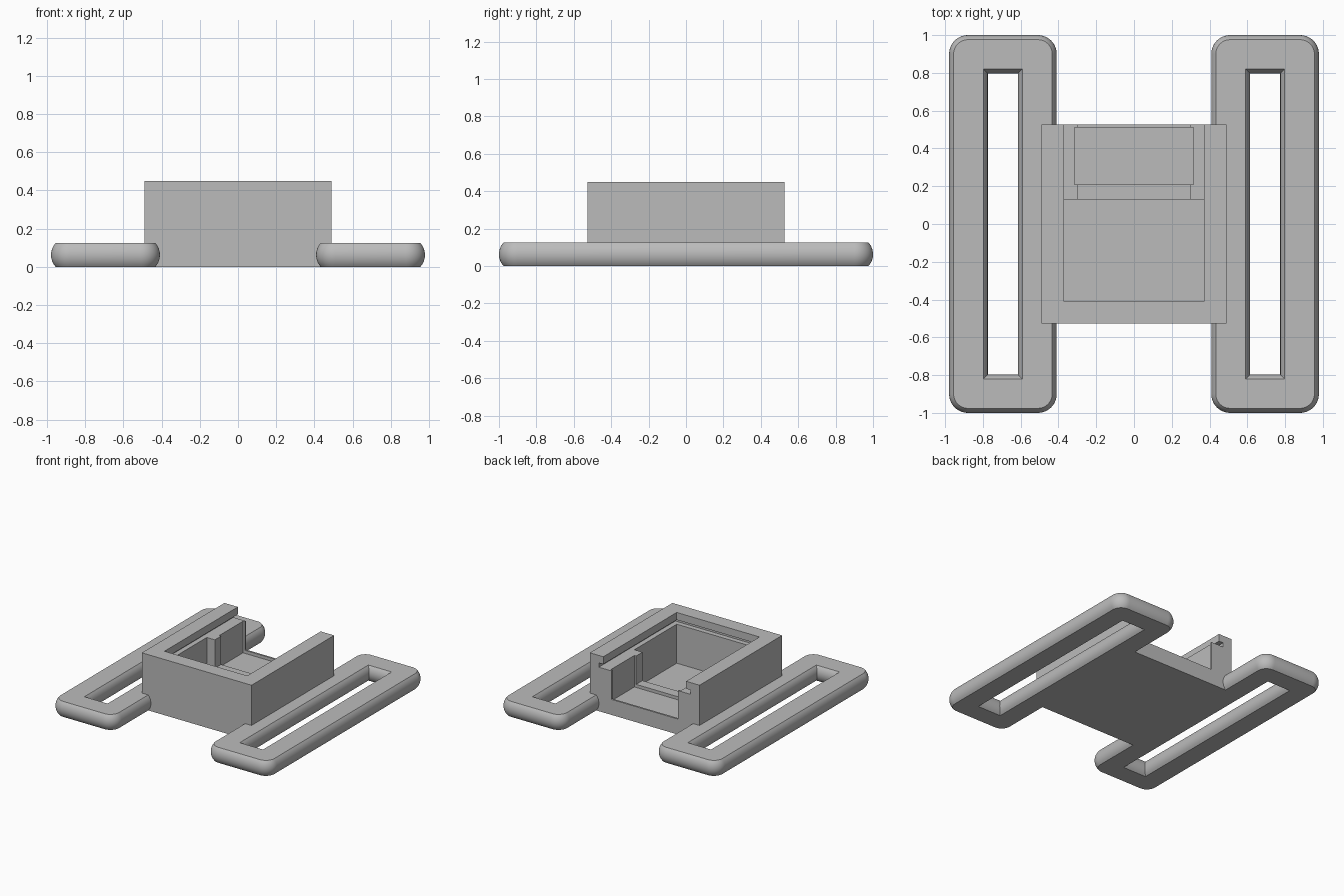
import bpy, bmesh, math

cube = bpy.data.objects.get("Cube")
if cube:
    bpy.data.objects.remove(cube, do_unlink=True)

grey = bpy.data.materials.new("plain_grey")
grey.use_nodes = True
grey.diffuse_color = (0.5, 0.5, 0.5, 1)
grey.node_tree.nodes["Principled BSDF"].inputs["Base Color"].default_value = (0.5, 0.5, 0.5, 1)


def add_object(name, bm):
    bmesh.ops.recalc_face_normals(bm, faces=bm.faces)
    mesh = bpy.data.meshes.new(name)
    bm.to_mesh(mesh)
    bm.free()
    mesh.materials.append(grey)
    obj = bpy.data.objects.new(name, mesh)
    bpy.context.collection.objects.link(obj)
    return obj


def box(name, low, high):
    bm = bmesh.new()
    bmesh.ops.create_cube(bm, size=1)
    for v in bm.verts:
        v.co = [(a + b) / 2 + c * (b - a) for a, b, c in zip(low, high, v.co)]
    return add_object(name, bm)


def cut(target, low, high):
    cutter = box("cutter", low, high)
    cutter.hide_render = True
    mod = target.modifiers.new("cut", 'BOOLEAN')
    mod.operation = 'DIFFERENCE'
    mod.solver = 'EXACT'
    mod.object = cutter
    bpy.context.view_layer.objects.active = target
    bpy.ops.object.modifier_apply(modifier=mod.name)
    bpy.data.objects.remove(cutter, do_unlink=True)


# Open-backed housing
FLOOR, BAR, POCKET, SHELF, LIP = 0.04, 0.125, 0.1, 0.355, 0.39
housing = box("housing", (-0.49, -0.527, 0), (0.49, 0.527, 0.45))
cut(housing, (-0.37, -0.41, SHELF), (0.37, 1, 1))             # top opening
cut(housing, (-0.37, -0.41, FLOOR), (0.37, 0.13, 1))          # deep chamber
cut(housing, (-0.298, 0, BAR), (0.298, 1, 1))                 # rear channel
cut(housing, (-0.314, 0.21, POCKET), (0.314, 0.512, 1))       # rear pocket
cut(housing, (-0.41, -0.45, SHELF), (0.41, 1, LIP))           # lid groove


# Strap loops with bulged edges, inside and outside
THICK, BULGE, STEPS = 0.125, 0.024, 12


def outline(cx, hx, hy, radius, segments):
    points = []
    for k, (sx, sy) in enumerate(((1, 1), (-1, 1), (-1, -1), (1, -1))):
        for i in range(segments + 1):
            a = math.pi / 2 * (k + i / max(segments, 1))
            points.append((cx + sx * (hx - radius) + radius * math.cos(a),
                           sy * (hy - radius) + radius * math.sin(a)))
    return points


def bulged_wall(bm, cx, hx, hy, radius, segments, direction):
    arc_r = (THICK ** 2 / 4 + BULGE ** 2) / (2 * BULGE)
    rings = []
    for i in range(STEPS + 1):
        z = THICK * i / STEPS
        rise = math.sqrt(arc_r ** 2 - (z - THICK / 2) ** 2) - arc_r
        off = rise * direction
        pts = outline(cx, hx + off, hy + off, max(radius + off, 0) if radius else 0, segments)
        rings.append([bm.verts.new((x, y, z)) for x, y in pts])
    n = len(rings[0])
    for a, b in zip(rings, rings[1:]):
        for j in range(n):
            bm.faces.new((a[j], a[(j + 1) % n], b[(j + 1) % n], b[j]))
    return rings[0], rings[-1]


def strap_loop(name, side):
    bm = bmesh.new()
    outer = bulged_wall(bm, side * 0.694, 0.285, 1.0, 0.1, 10, 1)
    inner = bulged_wall(bm, side * 0.694, 0.08, 0.797, 0, 0, -1)
    for o, i in zip(outer, inner):
        edges = [bm.edges.get((r[j - 1], r[j])) for r in (o, i) for j in range(len(r))]
        bmesh.ops.triangle_fill(bm, edges=edges, use_beauty=True)
    obj = add_object(name, bm)
    bpy.ops.object.select_all(action='DESELECT')
    obj.select_set(True)
    bpy.context.view_layer.objects.active = obj
    bpy.ops.object.shade_smooth_by_angle(angle=math.radians(25))


strap_loop("left_strap_loop", 1)
strap_loop("right_strap_loop", -1)
